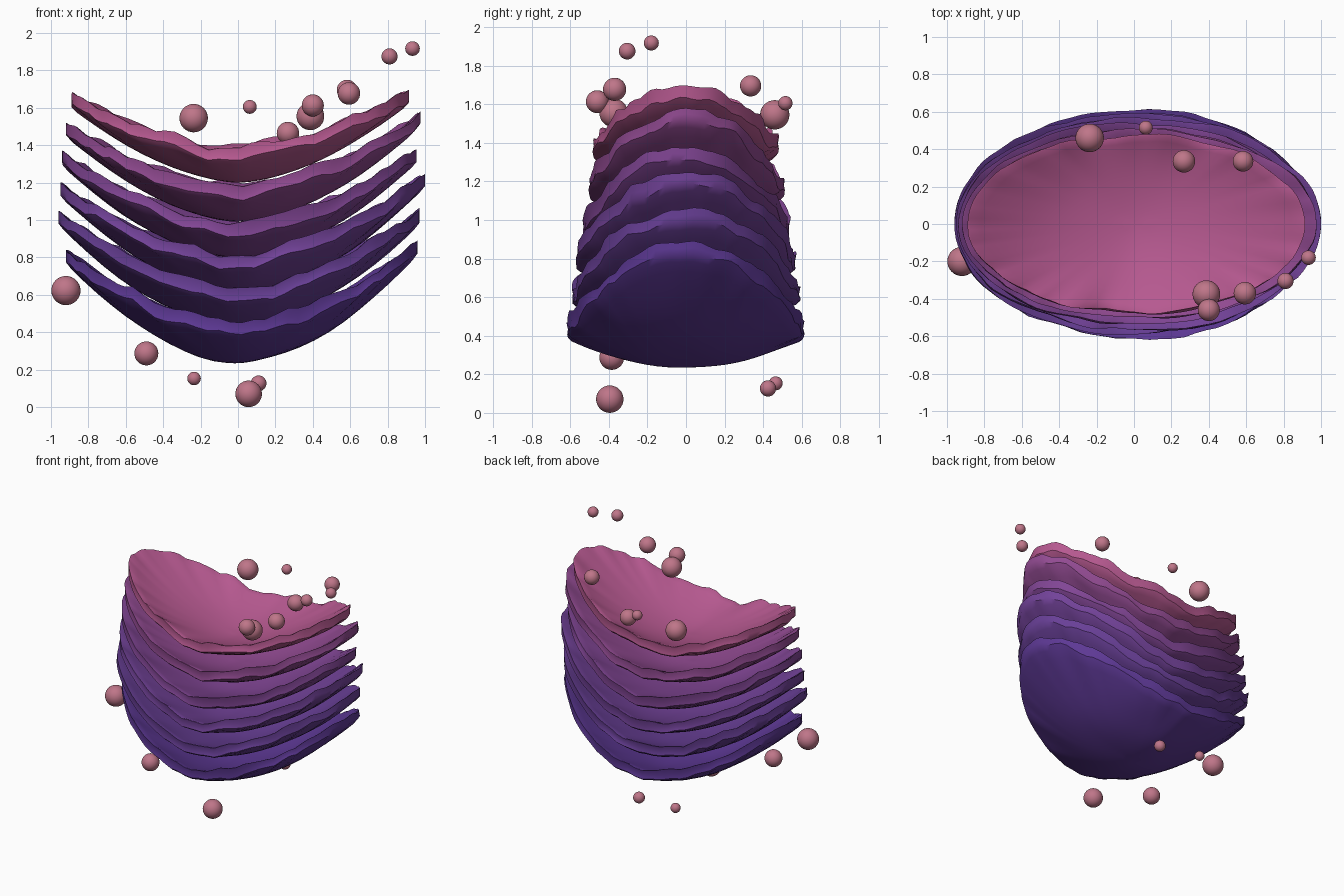
import bpy, bmesh
from math import sin, cos, pi
from mathutils import Vector, noise

if "Cube" in bpy.data.objects:
    bpy.data.objects.remove(bpy.data.objects["Cube"])

SEGS, RINGS = 96, 12


def material(name, rgb):
    m = bpy.data.materials.new(name)
    m.diffuse_color = (*rgb, 1)
    m.use_nodes = True
    m.node_tree.nodes["Principled BSDF"].inputs["Base Color"].default_value = m.diffuse_color
    return m


def curved_sac(i, x0, x1, half_y, z0, steep, bowl, rgb):
    """One flattened sac: an oval dish, steep along x, shallow along y, with a wavy lip."""
    bm = bmesh.new()
    cx, hx = (x0 + x1) / 2, (x1 - x0) / 2

    def point(a, r, level):
        c, s = cos(a), sin(a)
        # irregular oval outline, with the middle of the lip slightly drawn in
        n1 = noise.noise(Vector((c * 3, s * 3, i * 5.3 + level * 0.5)))
        n2 = noise.noise(Vector((c * 7, s * 7, i * 7.1 + 40 + level * 0.3)))
        k = r * (1 + (0.04 * n1 + 0.02 * n2) * abs(s) * r)
        if level == 0.5:
            k *= 1 - 0.012 * s * s
        x, y = cx + hx * c * k, half_y * s * k
        # dish height, lip ripples and thickness
        z = z0 + steep * abs(x) ** 1.8 + bowl * y * y
        z += 0.01 * noise.noise(Vector((x * 3, y * 3, i * 3.7)))
        z += r ** 6 * (0.015 * n1 + 0.03 * n2) * (0.5 + 0.5 * abs(s))
        thick = 0.08 - 0.006 * c * c * r ** 2
        return x, y, z + level * thick

    # under side out to the lip, around it, and back in over the upper side
    path = [(j / RINGS, 0) for j in range(1, RINGS)]
    path += [(0.97, 0), (1, 0.1), (1, 0.5), (1, 0.95), (0.985, 1)]
    path += [(j / RINGS, 1) for j in range(RINGS - 1, 0, -1)]
    rings = [[bm.verts.new(point(2 * pi * k / SEGS, r, lev)) for k in range(SEGS)]
             for r, lev in path]
    for a, b in zip(rings, rings[1:]):
        for k in range(SEGS):
            n = (k + 1) % SEGS
            bm.faces.new((a[k], a[n], b[n], b[k]))
    for ring, lev in ((rings[0], 0), (rings[-1], 1)):
        centre = bm.verts.new(point(0, 0, lev))
        for k in range(SEGS):
            bm.faces.new((centre, ring[k], ring[(k + 1) % SEGS]))
    bmesh.ops.recalc_face_normals(bm, faces=bm.faces)
    me = bpy.data.meshes.new(f"curved_sac_{i + 1}")
    bm.to_mesh(me)
    bm.free()
    ob = bpy.data.objects.new(me.name, me)
    bpy.context.collection.objects.link(ob)
    me.materials.append(material(f"sac_colour_{i + 1}", rgb))
    bpy.context.view_layer.objects.active = ob
    ob.select_set(True)
    bpy.ops.object.shade_smooth_by_angle(angle=0.7)
    ob.select_set(False)


# stack of six sacs, bottom to top:
# left, right, half depth, lowest z, steepness along x, bowl along y, colour
sacs = [
    (-0.92, 0.96, 0.61, 0.235, 0.625, 0.39, (0.11, 0.04, 0.30)),
    (-0.96, 0.97, 0.595, 0.435, 0.58, 0.39, (0.14, 0.05, 0.31)),
    (-0.95, 1.00, 0.57, 0.615, 0.56, 0.41, (0.17, 0.055, 0.32)),
    (-0.94, 0.955, 0.535, 0.80, 0.55, 0.42, (0.22, 0.06, 0.30)),
    (-0.92, 0.975, 0.505, 0.995, 0.53, 0.47, (0.29, 0.07, 0.29)),
    (-0.89, 0.915, 0.475, 1.205, 0.50, 0.51, (0.47, 0.10, 0.28)),
]
for i, s in enumerate(sacs):
    curved_sac(i, *s)

# loose round vesicles: x, y, z, radius
vesicles = [
    (-0.237, 0.46, 1.545, 0.076), (0.063, 0.515, 1.605, 0.037),
    (0.267, 0.335, 1.465, 0.06), (0.583, 0.335, 1.695, 0.055),
    (0.387, -0.375, 1.555, 0.074), (0.40, -0.46, 1.613, 0.059),
    (0.593, -0.37, 1.677, 0.06), (0.81, -0.305, 1.875, 0.043),
    (0.933, -0.18, 1.917, 0.039), (-0.92, -0.20, 0.623, 0.078),
    (-0.49, -0.385, 0.287, 0.064), (-0.235, 0.465, 0.153, 0.036),
    (0.057, -0.395, 0.071, 0.071), (0.11, 0.425, 0.127, 0.042),
]
pink = material("vesicle_colour", (0.52, 0.18, 0.25))
for n, (x, y, z, r) in enumerate(vesicles):
    bpy.ops.mesh.primitive_uv_sphere_add(segments=32, ring_count=16, radius=r, location=(x, y, z))
    ob = bpy.context.object
    ob.name = f"vesicle_{n + 1}"
    ob.data.materials.append(pink)
    bpy.ops.object.shade_smooth()
